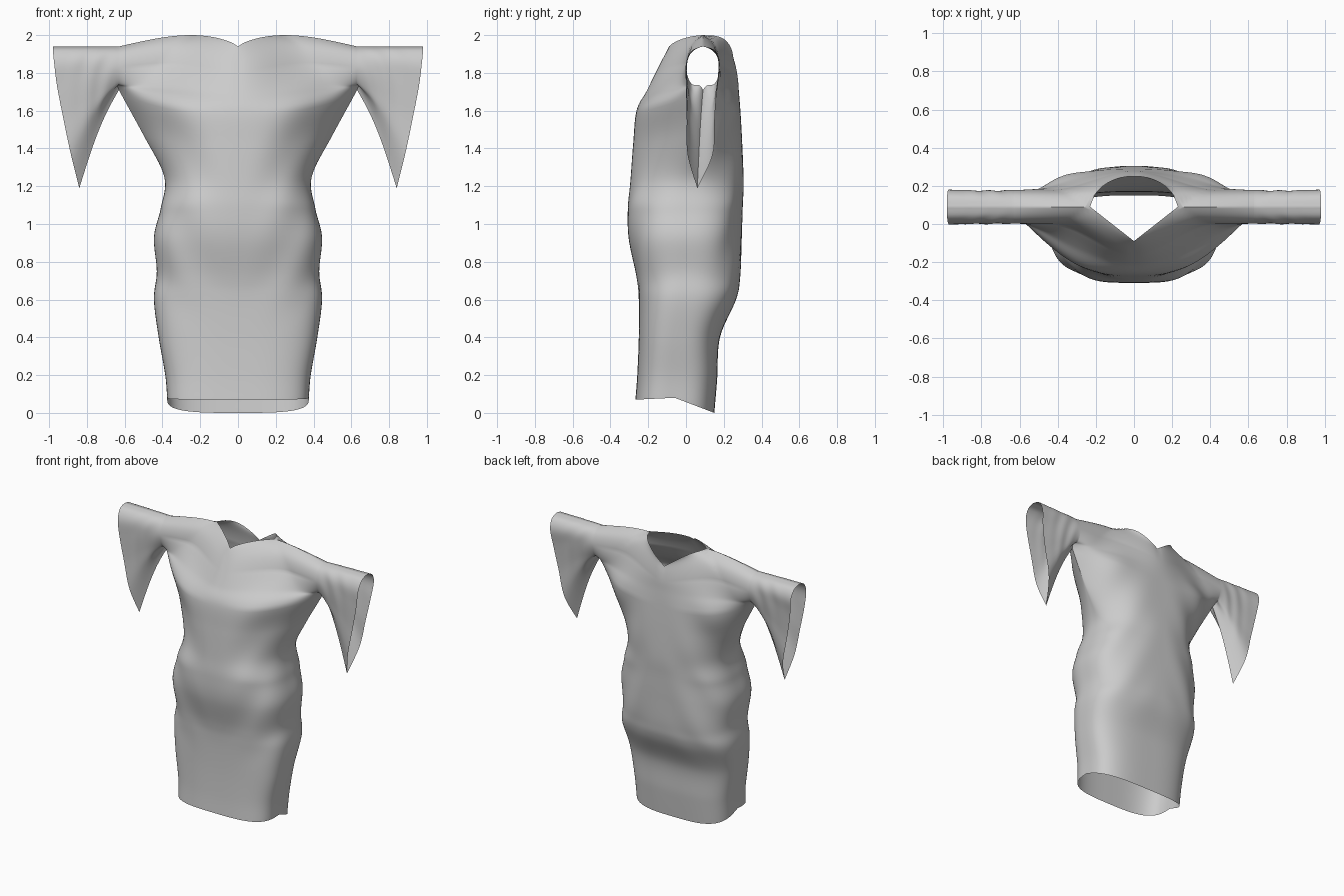
import bpy, bmesh, math
from math import sin, pi

if "Cube" in bpy.data.objects:
    bpy.data.objects.remove(bpy.data.objects["Cube"])

# Body rows, hem to underarm: side half-width, side z, seam y, front z, front y, back z, back y
ROWS = [
    (.375, .08, -.06, .07, -.268, .00, .15),
    (.385, .20, -.05, .20, -.258, .18, .165),
    (.42, .40, -.04, .40, -.25, .40, .18),
    (.445, .60, -.01, .60, -.25, .60, .265),
    (.43, .75, .00, .72, -.262, .72, .287),
    (.445, .93, .00, .92, -.303, .92, .295),
    (.41, 1.08, .01, 1.08, -.308, 1.08, .30),
    (.39, 1.25, .04, 1.22, -.295, 1.22, .305),
    (.50, 1.47, .07, 1.42, -.28, 1.42, .298),
    (.63, 1.71, .09, 1.60, -.262, 1.60, .288),
]
ARM = len(ROWS) - 1
# Yoke rows, underarm to shoulder: the side follows the round armhole
YOKE = [(1.70, -.21, 1.70, .28), (1.79, -.165, 1.765, .275),
        (1.87, -.125, 1.82, .265), (1.94, -.09, 1.87, .25)]
for i, c in enumerate(YOKE):
    q = (i + 1) / 4
    ROWS.append((.63, 1.825 - .115 * math.cos(pi * q), .09) + c)

# Cuff outline, tip to top: x, z, front y, back y
CUFF = [(.84, 1.19, .06, .06), (.885, 1.37, .008, .142), (.925, 1.56, .004, .152),
        (.958, 1.73, .0, .165), (.973, 1.85, .0, .18), (.98, 1.92, .035, .15),
        (.98, 1.94, .09, .09)]


def spline(rows, t):
    """Catmull-Rom through a table of rows."""
    n = len(rows) - 1
    i = min(int(t), n - 1)
    f = t - i
    p0, p1, p2, p3 = (rows[max(0, min(n, i + k))] for k in (-1, 0, 1, 2))
    return [b + .5 * f * (c - a + f * (2*a - 5*b + 4*c - d + f * (3*(b - c) + d - a)))
            for a, b, c, d in zip(p0, p1, p2, p3)]


def smooth(x):
    x = max(0, min(1, x))
    return x * x * (3 - 2 * x)


def body_point(t, u, side):
    """t: row position, u: 0 centre to 1 side seam, side: -1 front, 1 back."""
    w, zs, ys, zf, yf, zb, yb = spline(ROWS, t)
    zc, yc = (zf, yf) if side < 0 else (zb, yb)
    q = max(0, (t - ARM) / 4)
    ye = ys + side * .088 * sin(pi * q)
    n = 3.3 - .6 * smooth(t / 5)
    k_round = 1 - max(0, 1 - u ** n) ** (1 / n)
    k_wedge = u ** (2.6 if side < 0 else 3)
    r = min(1, u / (1 - .635 * q))
    k = k_round + (k_wedge - k_round) * smooth((t - 6) / 2.5)
    k += (smooth(r) - k) * min(1, 2 * q)
    z = zc + (zs - zc) * k + .06 * q ** 1.5 * sin(pi * u ** .75)
    # neckline: straight V at the front, round scoop at the back
    k_neck = r if side < 0 else 1 - max(0, 1 - r ** 2.2) ** .6
    ky = k + (k_neck - k) * q ** 4
    y = yc + (ye - yc) * ky
    # soft diagonal drape folds towards the sides
    fold = sin(pi * u * u) * smooth((t - 2) / 2) * (1 - smooth(q * 1.6))
    y += .007 * fold * sin(13 * z + side * 16 * w * u)
    return (w * u, y, z)


def sleeve_point(q, s, side):
    """q: underside to top, s: armhole to cuff."""
    x0, y0, z0 = body_point(ARM + 4 * q, 1, side)
    cx, cz, cf, cb = spline(CUFF, 6 * q)
    cy = cf if side < 0 else cb
    if q in (0, 1):
        y0 = .09
    wave = sin(pi * s) * sin(pi * q) * (1 - s)
    return (x0 + (cx - x0) * s,
            y0 + (cy - y0) * s + side * .005 * wave * sin(18 * s + 12 * q),
            z0 + (cz - z0) * s + .05 * sin(pi * s) * (1 - q) ** 2)


def add_grid(bm, point, n, m):
    vs = [[bm.verts.new(point(i, j)) for j in range(m + 1)] for i in range(n + 1)]
    for i in range(n):
        for j in range(m):
            bm.faces.new((vs[i][j], vs[i][j + 1], vs[i + 1][j + 1], vs[i + 1][j]))


bm = bmesh.new()
SUB, COLS, SL = 8, 42, 24
for side in (-1, 1):
    # body panel
    add_grid(bm, lambda i, j: body_point(i / SUB, sin(j / COLS * pi / 2), side),
             (len(ROWS) - 1) * SUB, COLS)
    # hanging sleeve panel
    add_grid(bm, lambda i, j: sleeve_point(i / (4 * SUB), j / SL, side), 4 * SUB, SL)

# mirror to the other half and weld all seams
geo = bmesh.ops.duplicate(bm, geom=bm.verts[:] + bm.edges[:] + bm.faces[:])["geom"]
for v in geo:
    if isinstance(v, bmesh.types.BMVert):
        v.co.x = -v.co.x
bmesh.ops.remove_doubles(bm, verts=bm.verts[:], dist=.0005)
bmesh.ops.recalc_face_normals(bm, faces=bm.faces[:])

mesh = bpy.data.meshes.new("draped_dress")
bm.to_mesh(mesh)
bm.free()
dress = bpy.data.objects.new("draped_dress", mesh)
bpy.context.collection.objects.link(dress)
bpy.context.view_layer.objects.active = dress
dress.select_set(True)
bpy.ops.object.shade_smooth_by_angle(angle=math.radians(50))
